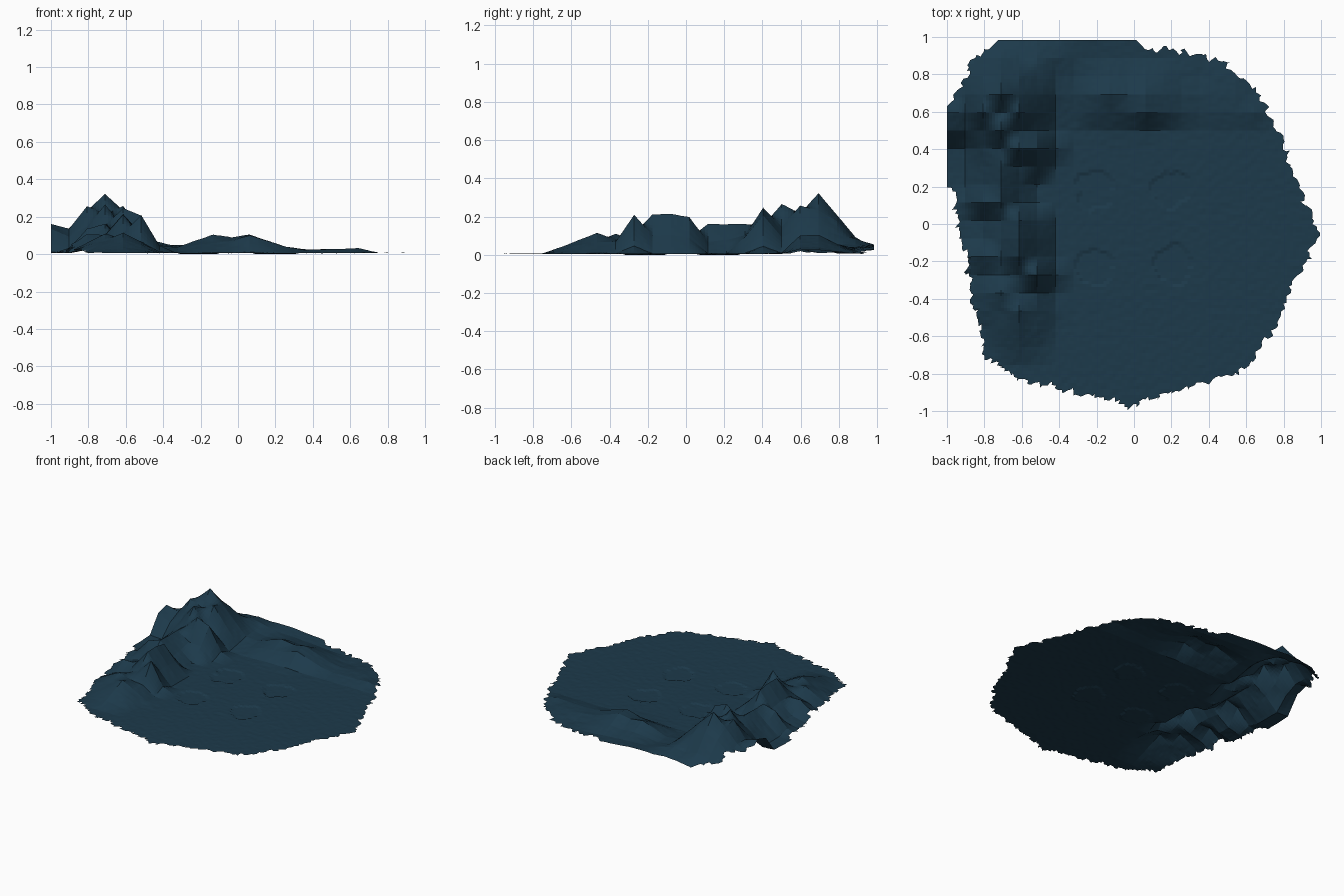
import bpy, bmesh, math, random
from mathutils import noise, Vector

if "Cube" in bpy.data.objects:
    bpy.data.objects.remove(bpy.data.objects["Cube"])

random.seed(4)
CELL = 0.0965         # coarse height grid spacing
SUB = 6               # fine cells per coarse cell
STEP = CELL / SUB
X0, Y0 = -1.0, .983 - 21 * CELL

# Peaks: x, y, height, half width in x, half width in y
PEAKS = [
    (-.71, .69, .32, .33, .27), (-.807, .597, .25, .20, .22), (-.71, .5, .26, .20, .22),
    (-.614, .597, .25, .20, .22), (-.614, .404, .24, .17, .16), (-.5175, .404, .20, .12, .17),
    (-.71, .307, .155, .18, .16), (-.71, .21, .155, .18, .16),
    (-.71, .114, .155, .16, .11), (-.807, .114, .13, .12, .11),
    (-.614, .018, .19, .17, .12), (-.614, -.08, .21, .18, .20),
    (-.614, -.175, .205, .18, .20), (-.5175, -.27, .205, .12, .14),
    (-.71, -.37, .105, .20, .25), (-.614, -.46, .11, .21, .28), (-.807, -.175, .10, .15, .12),
    (-1.0, .597, .155, .18, .17), (-1.0, .5, .13, .25, .10), (-.52, .88, .08, .35, .25),
    (-.3, .983, .045, .55, .35),
    (-.132, .69, .10, .28, .20), (-.035, .69, .085, .28, .20), (.061, .597, .095, .30, .097),
    (.061, .69, .10, .28, .20), (.22, .66, .045, .25, .16), (.40, .597, .025, .15, .097),
    (.50, .597, .028, .17, .097), (.63, .597, .028, .14, .097), (.50, .69, .028, .17, .2),
]

# Coast outline
COAST = [(1.0, -.05), (.875, .23), (.82, .40), (.69, .68), (.5, .86), (.33, .92), (.05, .95),
         (0, 1), (-.73, 1), (-.80, .93), (-.87, .89), (-.91, .77), (-1.02, .61), (-1.02, .2),
         (-.97, .18), (-.95, 0), (-.91, -.2), (-.86, -.45), (-.81, -.7), (-.65, -.83),
         (-.4, -.895), (-.1, -.955), (-.03, -1.0), (.05, -.955), (.4, -.855), (.62, -.77),
         (.77, -.55), (.82, -.4), (.92, -.2)]
# Shallow pits in the plain
PITS = [(-.21, .18), (.20, .18), (-.21, -.24), (.21, -.22)]


def inside(x, y):
    hit = False
    for (ax, ay), (bx, by) in zip(COAST, COAST[1:] + COAST[:1]):
        if (ay > y) != (by > y) and x < ax + (y - ay) * (bx - ax) / (by - ay):
            hit = not hit
    return hit


def coarse_height(i, j):
    x, y = X0 + i * CELL, Y0 + j * CELL
    h = 0
    for px, py, ph, rx, ry in PEAKS:
        d = math.hypot((x - px) / rx, (y - py) / ry)
        h = max(h, ph * max(0, 1 - d))
    return h


N = 22
coarse = [[coarse_height(i, j) for j in range(N + 1)] for i in range(N + 1)]


def height(x, y):
    u, v = max(0, (x - X0) / CELL), max(0, (y - Y0) / CELL)
    i, j = min(int(u + 1e-6), N - 1), min(int(v + 1e-6), N - 1)
    u, v = u - i, v - j
    h = ((coarse[i][j] * (1 - u) + coarse[i + 1][j] * u) * (1 - v)
         + (coarse[i][j + 1] * (1 - u) + coarse[i + 1][j + 1] * u) * v)
    h += .006 + .002 * noise.noise(Vector((x * 30, y * 30, 0)))
    for px, py in PITS:
        r = .1 + .04 * noise.noise(Vector((x * 14, y * 14, 3)))
        if math.hypot(x - px, y - py) < r:
            h -= .006
    return max(0, h)


# Terrain sheet: fine grid trimmed to a ragged coast
bm = bmesh.new()
verts = {}
for i in range(N * SUB):
    for j in range(N * SUB):
        x, y = X0 + i * STEP, Y0 + j * STEP
        if y > .984 or x > .995:
            continue
        n = .03 * noise.noise(Vector((x * 28, y * 28, 7)))
        r = max(math.hypot(x, y), .01)
        if inside(x + n * x / r, y + n * y / r):
            verts[i, j] = bm.verts.new((x, y, height(x, y)))
for (i, j) in list(verts):
    quad = [verts.get(k) for k in ((i, j), (i + 1, j), (i + 1, j + 1), (i, j + 1))]
    corners = [v for v in quad if v]
    if len(corners) >= 3:
        bm.faces.new(corners)
bmesh.ops.delete(bm, geom=[v for v in bm.verts if not v.link_faces], context='VERTS')
# roughen the rim and settle on the ground
for v in bm.verts:
    if v.is_boundary and abs(v.co.x) < .97 and abs(v.co.y) < .95:
        v.co.x += random.uniform(-.008, .008)
        v.co.y += random.uniform(-.008, .008)
low = min(v.co.z for v in bm.verts)
for v in bm.verts:
    v.co.z -= low

mesh = bpy.data.meshes.new("terrain")
bm.to_mesh(mesh)
bm.free()
terrain = bpy.data.objects.new("terrain", mesh)
bpy.context.collection.objects.link(terrain)

# Dark slate blue rock
mat = bpy.data.materials.new("slate_blue")
mat.diffuse_color = (.012, .042, .07, 1)
mat.use_nodes = True
mat.node_tree.nodes["Principled BSDF"].inputs["Base Color"].default_value = mat.diffuse_color
mesh.materials.append(mat)
